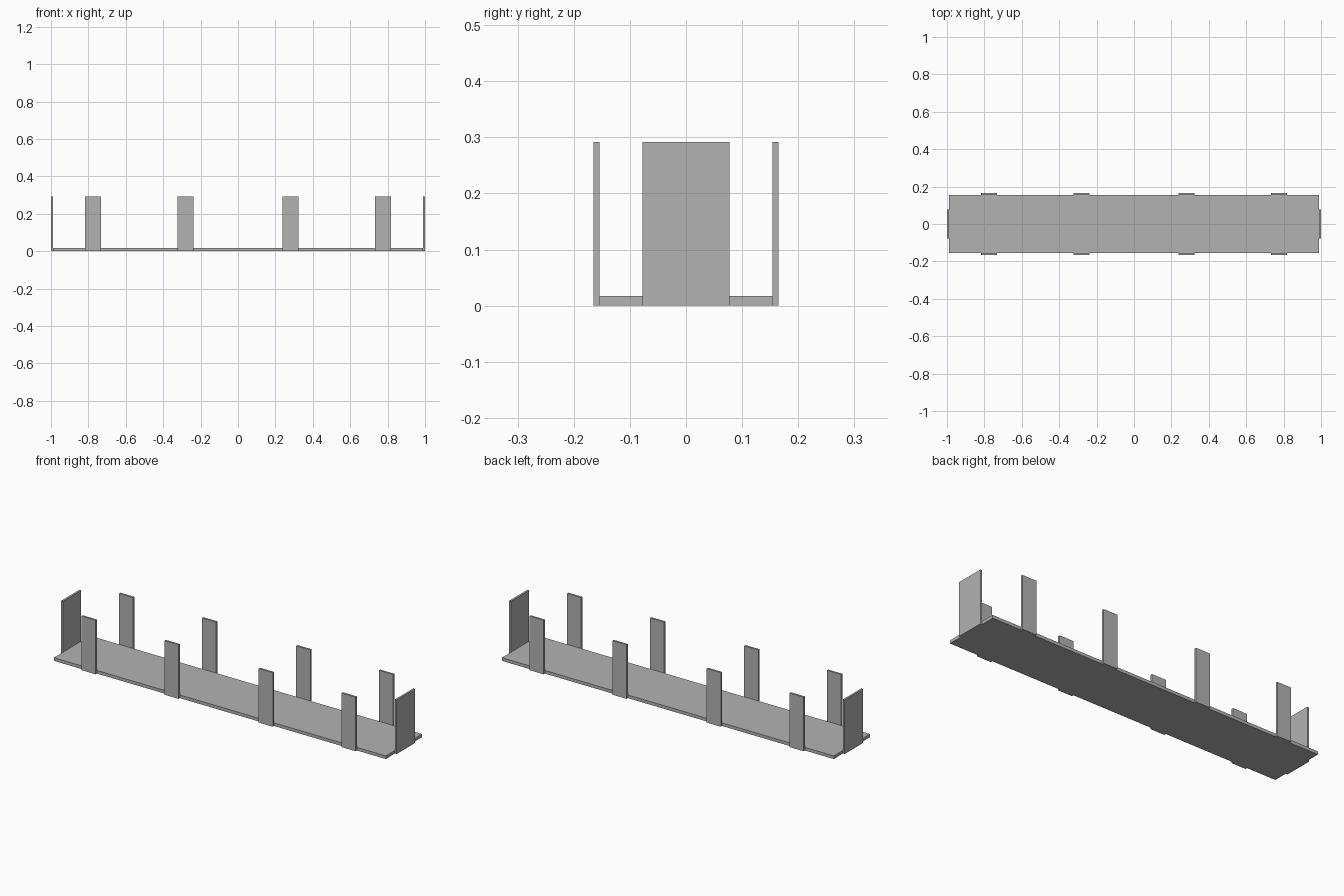
import bpy

if "Cube" in bpy.data.objects:
    bpy.data.objects.remove(bpy.data.objects["Cube"], do_unlink=True)

# Single flat grey
grey = bpy.data.materials.new("plain grey")
grey.use_nodes = True
colour = (0.45, 0.45, 0.45, 1)
grey.diffuse_color = colour
grey.node_tree.nodes["Principled BSDF"].inputs["Base Color"].default_value = colour

HALF_LENGTH, HALF_DEPTH = 0.9893, 0.1545
BASE_HEIGHT, WALL_HEIGHT = 0.017, 0.2915
THICK = 0.0107
POST_WIDTH, END_WIDTH = 0.084, 0.155


def box(name, x, y, size):
    """Box standing on the ground at x, y."""
    bpy.ops.mesh.primitive_cube_add(size=1, location=(x, y, size[2] / 2))
    obj = bpy.context.object
    obj.name = name
    obj.scale = size
    bpy.ops.object.transform_apply(location=False, rotation=False, scale=True)
    obj.data.materials.append(grey)
    return obj


# Long base plate
box("base_plate", 0, 0, (2 * HALF_LENGTH, 2 * HALF_DEPTH, BASE_HEIGHT))

# Upright posts along both long edges
for side, sign in (("front", -1), ("back", 1)):
    for i, x in enumerate((-0.775, -0.281, 0.281, 0.775), 1):
        box(f"{side}_post_{i}", x, sign * (HALF_DEPTH + THICK / 2),
            (POST_WIDTH, THICK, WALL_HEIGHT))

# Wider uprights at both short ends
for side, sign in (("right", -1), ("left", 1)):
    box(f"{side}_end_plate", sign * (HALF_LENGTH + THICK / 2), 0,
        (THICK, END_WIDTH, WALL_HEIGHT))
